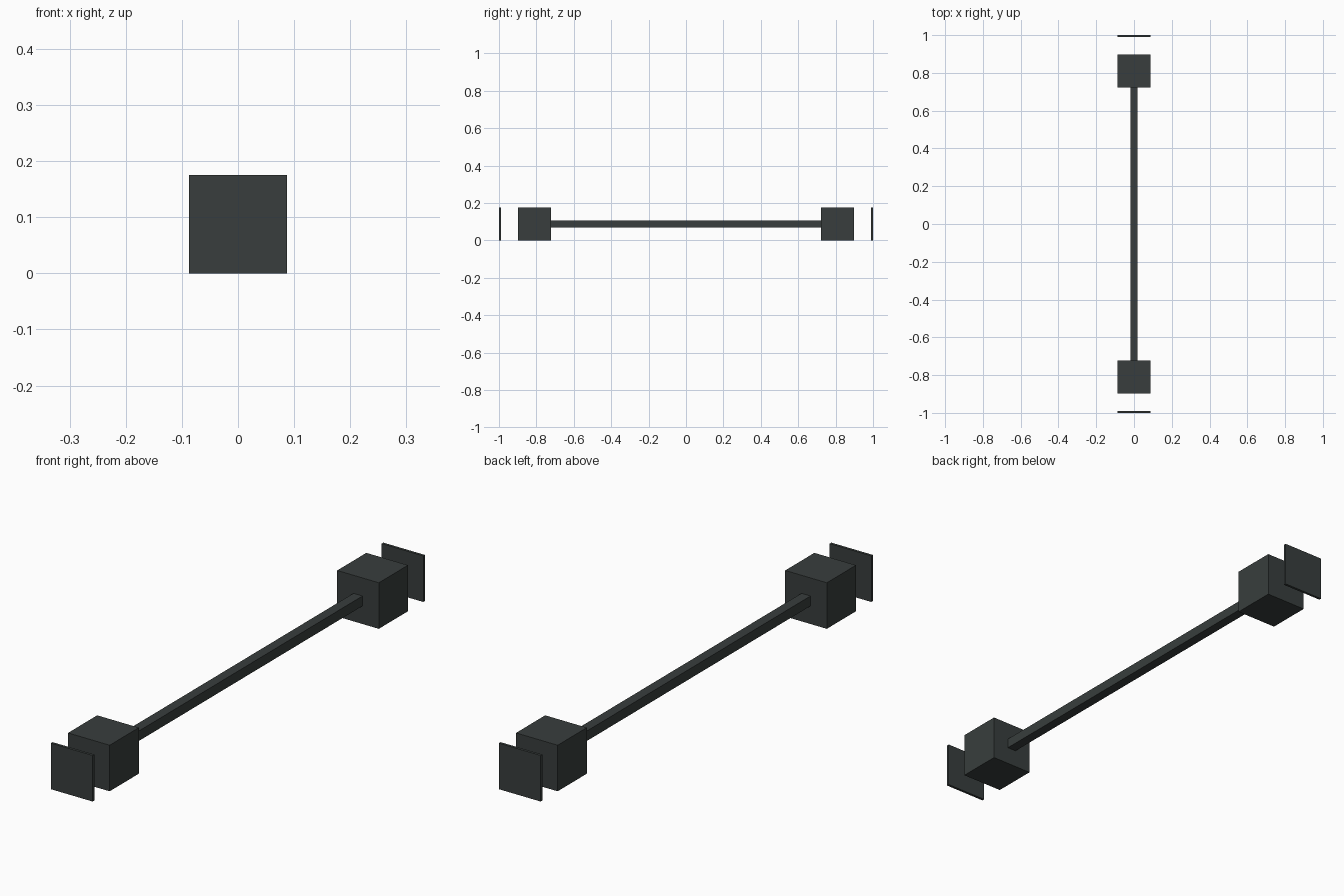
import bpy

if "Cube" in bpy.data.objects:
    bpy.data.objects.remove(bpy.data.objects["Cube"])

HALF = 0.0877      # half width of the end blocks and plates
MID_Z = HALF       # height of the central axis

dark = bpy.data.materials.new("dark_slate")
dark.diffuse_color = (0.040, 0.048, 0.047, 1)
dark.use_nodes = True
dark.node_tree.nodes["Principled BSDF"].inputs["Base Color"].default_value = dark.diffuse_color


def box(name, y, size):
    """Box centred on the long axis at the given y."""
    bpy.ops.mesh.primitive_cube_add(size=1, location=(0, y, MID_Z))
    ob = bpy.context.object
    ob.name = name
    ob.scale = size
    bpy.ops.object.transform_apply(location=False, rotation=False, scale=True)
    ob.data.materials.append(dark)
    return ob


# Square connecting bar, ending on the inner block faces
box("connecting_bar", 0, (0.038, 1.446, 0.038))

# Cube block and detached thin plate at each end
for side, label in ((-1, "front"), (1, "back")):
    box(label + "_block", side * 0.81, (2 * HALF, 2 * HALF, 2 * HALF))
    box(label + "_end_plate", side * 0.995, (2 * HALF, 0.01, 2 * HALF))
